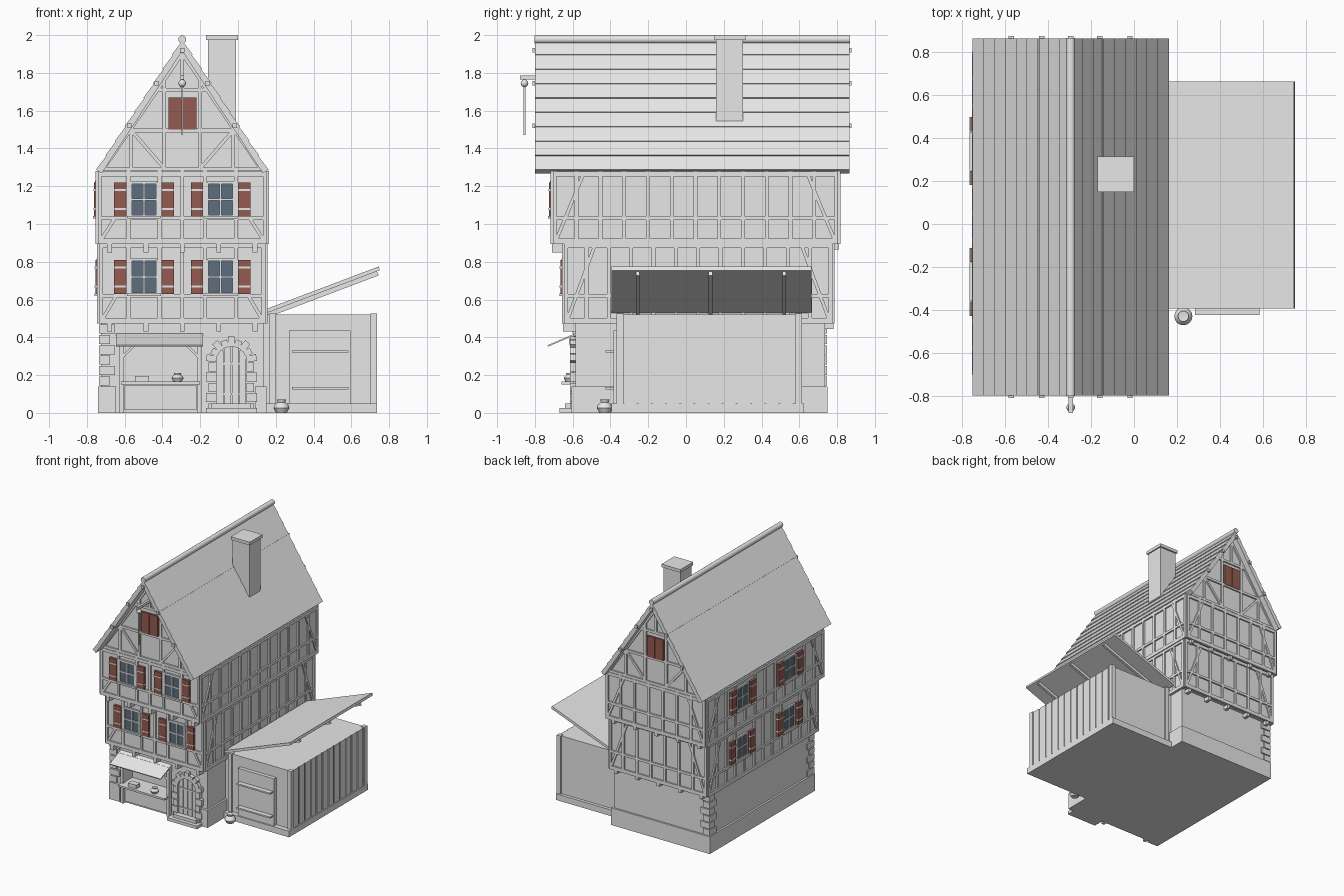
import bpy, bmesh, math
from mathutils import Matrix, Vector

if "Cube" in bpy.data.objects:
    bpy.data.objects.remove(bpy.data.objects["Cube"])

CX = -0.295  # centre line of the house


def material(name, rgb):
    m = bpy.data.materials.new(name)
    m.use_nodes = True
    m.diffuse_color = (*rgb, 1)
    m.node_tree.nodes["Principled BSDF"].inputs["Base Color"].default_value = (*rgb, 1)
    return m


GREY = material("pale grey", (0.8, 0.8, 0.8))
RED = material("shutter red", (0.30, 0.105, 0.08))
GLASS = material("window blue", (0.11, 0.155, 0.205))


def finish(name, bm, mat=GREY, smooth=False):
    bmesh.ops.recalc_face_normals(bm, faces=bm.faces)
    me = bpy.data.meshes.new(name)
    bm.to_mesh(me)
    bm.free()
    me.materials.append(mat)
    ob = bpy.data.objects.new(name, me)
    bpy.context.collection.objects.link(ob)
    if smooth:
        bpy.ops.object.select_all(action="DESELECT")
        ob.select_set(True)
        bpy.context.view_layer.objects.active = ob
        bpy.ops.object.shade_smooth_by_angle(angle=math.radians(40))
    return ob


def add_box(bm, x0, x1, y0, y1, z0, z1):
    mid = Vector((x0 + x1, y0 + y1, z0 + z1)) / 2
    size = Matrix.Diagonal((x1 - x0, y1 - y0, z1 - z0, 1))
    bmesh.ops.create_cube(bm, size=1, matrix=Matrix.Translation(mid) @ size)


def boxes(name, dims, mat=GREY):
    bm = bmesh.new()
    for d in dims:
        add_box(bm, *d)
    return finish(name, bm, mat)


def prism(name, pts, y0, y1):
    bm = bmesh.new()
    face = bm.faces.new([bm.verts.new((x, y0, z)) for x, z in pts])
    new = bmesh.ops.extrude_face_region(bm, geom=[face])["geom"]
    bmesh.ops.translate(bm, vec=(0, y1 - y0, 0), verts=[v for v in new if isinstance(v, bmesh.types.BMVert)])
    return finish(name, bm)


def lathe(name, profile, at):
    bm = bmesh.new()
    vs = [bm.verts.new((r, 0, z)) for r, z in profile]
    es = [bm.edges.new(p) for p in zip(vs, vs[1:])]
    bmesh.ops.spin(bm, geom=vs + es, axis=(0, 0, 1), cent=(0, 0, 0), angle=math.tau, steps=16)
    bmesh.ops.remove_doubles(bm, verts=bm.verts, dist=0.0005)
    bmesh.ops.translate(bm, vec=at, verts=bm.verts)
    return finish(name, bm, smooth=True)


def wall_frame(side, pos):
    """Local axes: u along the wall, outward depth, z."""
    if side in ("front", "back"):
        s = -1 if side == "front" else 1
        return Matrix(((1, 0, 0, 0), (0, s, 0, pos), (0, 0, 1, 0), (0, 0, 0, 1)))
    s = 1 if side == "left" else -1
    return Matrix(((0, s, 0, pos), (1, 0, 0, 0), (0, 0, 1, 0), (0, 0, 0, 1)))


def bar(bm, M, u0, z0, u1, z1, w=0.022, d=0.012):
    """Timber running along a wall between two points."""
    du, dz = u1 - u0, z1 - z0
    R = Matrix.Rotation(-math.atan2(dz, du), 4, "Y")
    T = Matrix.Translation(((u0 + u1) / 2, d / 2 - 0.004, (z0 + z1) / 2))
    S = Matrix.Diagonal((math.hypot(du, dz), d + 0.008, w, 1))
    bmesh.ops.create_cube(bm, size=1, matrix=M @ T @ R @ S)


def window(name, M, u, z0, z1):
    zm, hw = (z0 + z1) / 2, 0.07
    bm = bmesh.new()
    bar(bm, M, u - hw, zm, u + hw, zm, z1 - z0, 0.006)
    finish(name + "_glass", bm, GLASS)
    bm = bmesh.new()
    for s in (-1, 0, 1):
        w = 0.014 if s else 0.01
        bar(bm, M, u + s * hw, z0, u + s * hw, z1, w, 0.014)
        zz = zm + s * (z1 - z0) / 2
        bar(bm, M, u - hw, zz, u + hw, zz, w, 0.014)
    bar(bm, M, u - 0.09, z0 - 0.005, u + 0.09, z0 - 0.005, 0.014, 0.025)
    for s in (-1, 1):
        for z in (z0 + 0.04, z1 - 0.04):
            bar(bm, M, u + s * 0.125 - 0.033, z, u + s * 0.125 + 0.033, z, 0.01, 0.024)
    finish(name + "_frame", bm)
    bm = bmesh.new()
    for s in (-1, 1):
        bar(bm, M, u + s * 0.125, z0, u + s * 0.125, z1, 0.066, 0.02)
    finish(name + "_shutters", bm, RED)


# Ground floor: stone core, front wall around the shop opening, plinth
boxes("ground_floor", [
    (-0.725, 0.135, -0.49, 0.735, 0, 0.48),
    (-0.725, -0.61, -0.585, -0.49, 0, 0.48),
    (-0.21, 0.135, -0.585, -0.49, 0, 0.48),
    (-0.61, -0.21, -0.585, -0.49, 0, 0.155),
    (-0.61, -0.21, -0.585, -0.49, 0.39, 0.48)])
boxes("plinth", [(-0.74, 0.15, -0.57, 0.75, 0, 0.14), (-0.74, -0.645, -0.605, -0.5, 0, 0.14),
                 (0.09, 0.15, -0.605, -0.5, 0, 0.14)])

# Corner stones
stones = []
for i in range(6):
    z, long = 0.145 + i * 0.055, 0.085 if i % 2 else 0.06
    other = 0.145 - long
    stones.append((-0.737, -0.737 + long, -0.6, -0.6 + other, z, z + 0.048))
    stones.append((-0.737, -0.737 + long, 0.747 - other, 0.747, z, z + 0.048))
boxes("corner_stones", stones)

# Shop front
F0 = wall_frame("front", -0.585)
bm = bmesh.new()
for s in (-1, 1):
    u = -0.41 + s * 0.207
    bar(bm, F0, u, 0, u, 0.4, 0.025, 0.03)
    bar(bm, F0, u, 0.29, u - s * 0.07, 0.36, 0.014, 0.025)
bar(bm, F0, -0.64, 0.385, -0.185, 0.385, 0.045, 0.035)
bar(bm, F0, -0.6, 0.08, -0.22, 0.08, 0.13, 0.012)
finish("shop_frame", bm)
boxes("shop_counter", [(-0.62, -0.2, -0.66, -0.49, 0.15, 0.165)])
boxes("goods_crate", [(-0.545, -0.47, -0.64, -0.59, 0.165, 0.195)])
lathe("goods_pot", [(0, 0), (0.022, 0), (0.033, 0.02), (0.018, 0.038), (0.02, 0.046), (0, 0.046)],
      (-0.32, -0.615, 0.165))
bm = bmesh.new()
M = Matrix.Translation((-0.415, -0.66, 0.385)) @ Matrix.Rotation(math.atan2(0.06, 0.14), 4, "X")
bmesh.ops.create_cube(bm, size=1, matrix=M @ Matrix.Diagonal((0.46, 0.155, 0.008, 1)))
finish("shop_awning", bm)

# Arched door with stone surround
DX, DZ = -0.035, 0.27
bm = bmesh.new()
for i in range(9):
    a = math.pi * (i + 0.5) / 9
    r1 = 0.135 if i % 2 == 0 else 0.12
    bar(bm, F0, DX + 0.08 * math.cos(a), DZ + 0.08 * math.sin(a),
        DX + r1 * math.cos(a), DZ + r1 * math.sin(a), 0.035, 0.03)
for i in range(5):
    for s in (-1, 1):
        z, w = 0.027 + i * 0.054, 0.055 if i % 2 else 0.04
        bar(bm, F0, DX + s * 0.08, z, DX + s * (0.08 + w), z, 0.048, 0.03)
finish("door_surround", bm)
bm = bmesh.new()
for i in range(4):
    u = (i - 1.5) * 0.04
    top = DZ + math.sqrt(0.085 ** 2 - u * u)
    bar(bm, F0, DX + u, 0, DX + u, top, 0.036, 0.012)
for z in (0.1, 0.26):
    bar(bm, F0, DX - 0.075, z, DX + 0.075, z, 0.012, 0.018)
finish("house_door", bm)
boxes("door_steps", [(-0.17, 0.1, -0.67, -0.57, 0, 0.025), (-0.14, 0.07, -0.64, -0.57, 0.025, 0.05)])

# Two timbered storeys, each one jutting out over the one below
storeys = [("first", 0.48, 0.90, 0.62, 0.63, 0.81, 0.44, -0.645, 0.775),
           ("second", 0.90, 1.28, 1.03, 1.04, 1.22, 0.447, -0.705, 0.805)]
for name, z0, z1, rail, w0, w1, hw, yf, yb in storeys:
    x0, x1 = CX - hw, CX + hw
    boxes(name + "_storey_wall", [(x0, x1, yf, yb, z0, z1)])
    bm = bmesh.new()
    for side, pos, a, b in (("front", yf, x0, x1), ("back", yb, x0, x1),
                            ("left", x1, yf, yb), ("right", x0, yf, yb)):
        M = wall_frame(side, pos)
        for z, w in ((z0 + 0.008, 0.03), (rail, 0.02), (z1 - 0.015, 0.025)):
            bar(bm, M, a, z, b, z, w)
        if side == "front":
            posts = [CX + o for o in (-0.285, -0.12, 0, 0.12, 0.285)]
        else:
            n = 12 if side in ("left", "right") else 7
            posts = [a + (b - a) * i / n for i in range(1, n)]
        posts += [a + 0.01, b - 0.01]
        windows = {"front": [CX - 0.203, CX + 0.203], "right": [0.34, -0.27]}.get(side, [])
        for u in posts:
            blocked = any(abs(u - w) < 0.075 for w in windows)
            bar(bm, M, u, z0, u, rail if blocked else z1, 0.02)
        reach, top = (0.09, rail) if side == "front" else (0.16, z1 - 0.02)
        for u, s in ((a, 1), (b, -1)):
            bar(bm, M, u + s * 0.02, z0 + 0.02, u + s * reach, top, 0.018, 0.01)
        for i, u in enumerate(windows):
            window(f"{name}_{side}_window_{i + 1}", M, u, w0, w1)
    finish(name + "_storey_timbers", bm)
    # Joist ends under the overhang
    joists = []
    for i in range(-2, 3):
        x = CX + i * 0.193
        joists.append((x - 0.013, x + 0.013, yf - 0.005, yf + 0.09, z0 - 0.05, z0 - 0.005))
        joists.append((x - 0.013, x + 0.013, yb - 0.07, yb + 0.005, z0 - 0.035, z0 - 0.005))
    boxes(name + "_joist_ends", joists)

# Gables
YF, YB = -0.705, 0.805
prism("gable_wall", [(CX - 0.425, 1.28), (CX + 0.425, 1.28), (CX, 1.91)], YF, YB)
for side, pos in (("front", YF), ("back", YB)):
    M = wall_frame(side, pos)
    bm = bmesh.new()
    for z, h in ((1.29, 0.43), (1.495, 0.275), (1.71, 0.13)):
        bar(bm, M, CX - h, z, CX + h, z, 0.02)
    for s in (-1, 1):
        bar(bm, M, CX + s * 0.42, 1.29, CX, 1.905, 0.022)
        bar(bm, M, CX + s * 0.095, 1.29, CX + s * 0.095, 1.76, 0.02)
        bar(bm, M, CX + s * 0.27, 1.29, CX + s * 0.27, 1.495, 0.02)
        bar(bm, M, CX + s * 0.265, 1.49, CX + s * 0.1, 1.3, 0.018, 0.01)
    bar(bm, M, CX, 1.71, CX, 1.89, 0.02)
    finish(side + "_gable_timbers", bm)
    bm = bmesh.new()
    for s in (-1, 1):
        bar(bm, M, CX + s * 0.038, 1.5, CX + s * 0.038, 1.67, 0.072, 0.016)
    finish(side + "_loft_door", bm, RED)

# Roof with overlapping courses
eave, ridge, n = Vector((0.452, 1.285)), Vector((0, 1.97)), 9
out = Vector((ridge.y - eave.y, eave.x)).normalized()
pts = [eave - out * 0.03]
for i in range(n):
    pts += [eave.lerp(ridge, i / n) + out * 0.006, eave.lerp(ridge, (i + 1) / n)]
pts.append(Vector((0, 1.97 - 0.03 / out.y)))
for label, s in (("left", 1), ("right", -1)):
    prism(label + "_roof_slope", [(CX + s * p.x, p.y) for p in pts], -0.8, 0.865)
bm = bmesh.new()
bmesh.ops.create_cone(bm, cap_ends=True, segments=16, radius1=0.021, radius2=0.021, depth=1.67,
                      matrix=Matrix.Translation((CX, 0.033, 1.977)) @ Matrix.Rotation(math.pi / 2, 4, "X"))
finish("ridge_cap", bm, smooth=True)
purlins = [(CX, 1.92), (CX - 0.135, 1.745), (CX + 0.135, 1.745), (CX - 0.277, 1.52), (CX + 0.277, 1.52)]
boxes("purlins", [(x - 0.012, x + 0.012, -0.812, 0.877, z - 0.012, z + 0.012) for x, z in purlins])
boxes("chimney", [(-0.16, -0.01, 0.16, 0.302, 1.5, 1.98), (-0.17, 0, 0.15, 0.315, 1.975, 2.0)])

# Hoist
boxes("hoist_beam", [(CX - 0.01, CX + 0.01, -0.88, YF, 1.765, 1.787)])
bm = bmesh.new()
bmesh.ops.create_uvsphere(bm, u_segments=16, v_segments=10, radius=0.02,
                          matrix=Matrix.Translation((CX, -0.855, 1.745)))
finish("hoist_pulley", bm, smooth=True)
boxes("hoist_rope", [(CX - 0.004, CX + 0.004, -0.859, -0.851, 1.47, 1.74)])

# Side shed
boxes("shed_walls", [(0.13, 0.725, -0.355, 0.6, 0, 0.52)])
boxes("shed_base", [(0.13, 0.737, -0.395, 0.625, 0, 0.05)])
boxes("shed_posts", [(x, x + 0.035, y, y + 0.035, 0, 0.525) for x in (0.165, 0.702) for y in (-0.367, 0.58)])
boxes("shed_side_boards", [(0.72, 0.731, -0.325 + i * 0.075, -0.262 + i * 0.075, 0.05, 0.52) for i in range(12)])
FS = wall_frame("front", -0.355)
bm = bmesh.new()
bar(bm, FS, 0.432, 0.05, 0.432, 0.435, 0.325, 0.03)
for z in (0.13, 0.325):
    bar(bm, FS, 0.285, z, 0.585, z, 0.012, 0.07)
finish("shed_door", bm)
prism("shed_roof", [(0.155, 0.53), (0.75, 0.755), (0.745, 0.775), (0.155, 0.552)], -0.395, 0.665)
for i, y in enumerate((-0.255, 0.13, 0.52)):
    prism(f"shed_rafter_{i + 1}", [(0.155, 0.505), (0.745, 0.728), (0.735, 0.752), (0.155, 0.534)], y - 0.01, y + 0.01)

# Jug by the shed
lathe("jug", [(0, 0), (0.028, 0), (0.042, 0.025), (0.036, 0.045), (0.02, 0.056), (0.025, 0.07), (0, 0.066)],
      (0.23, -0.43, 0))
